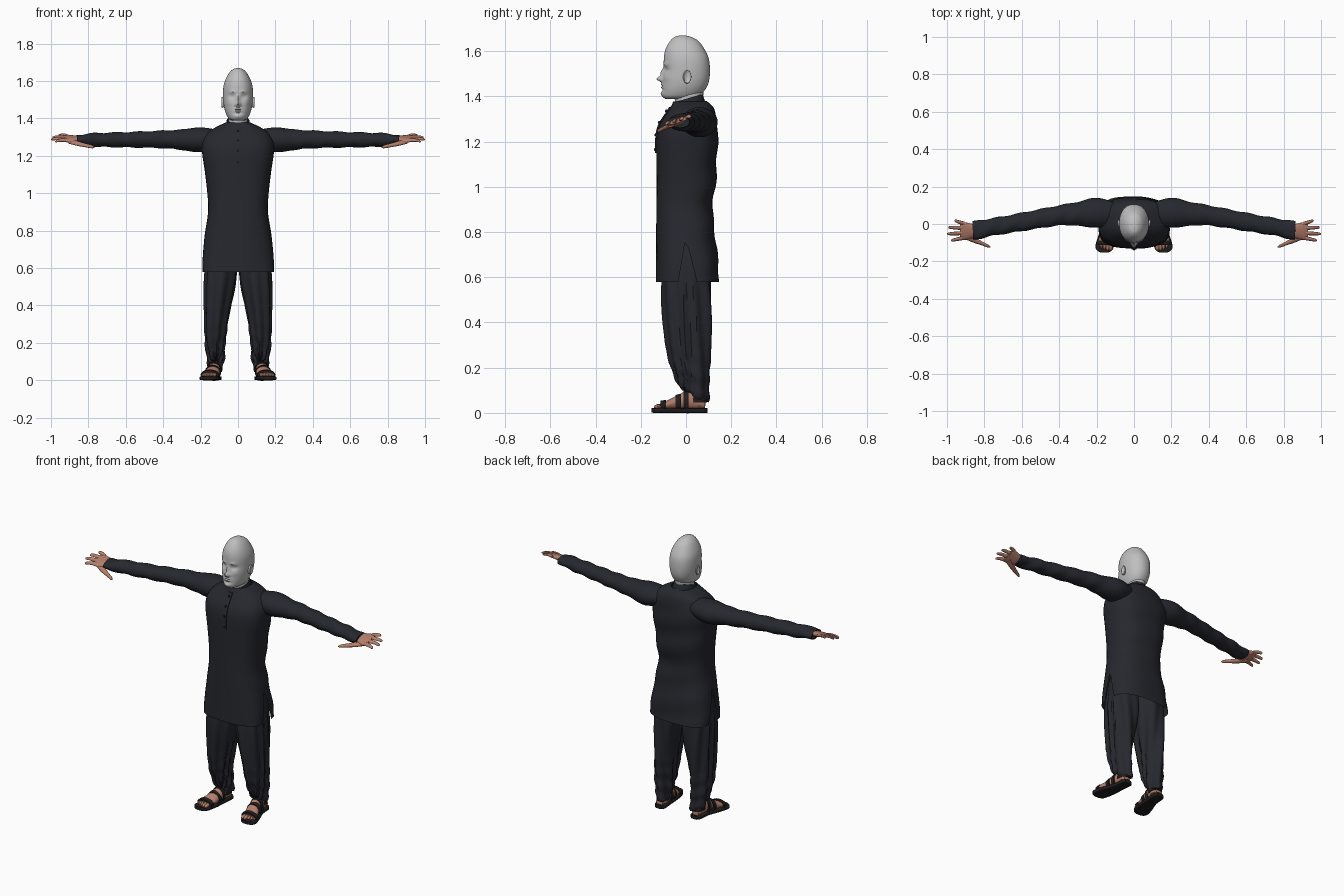
import bpy, bmesh, math
from mathutils import Vector

cube = bpy.data.objects.get("Cube")
if cube:
    bpy.data.objects.remove(cube, do_unlink=True)


def material(name, rgb):
    m = bpy.data.materials.new(name)
    m.use_nodes = True
    m.diffuse_color = (*rgb, 1)
    bsdf = m.node_tree.nodes["Principled BSDF"]
    bsdf.inputs["Base Color"].default_value = (*rgb, 1)
    bsdf.inputs["Roughness"].default_value = 0.8
    return m


CLOTH = material("charcoal cloth", (0.02, 0.021, 0.028))
DARK = material("black trim", (0.009, 0.009, 0.011))
LEATHER = material("dark leather", (0.014, 0.012, 0.013))
SKIN = material("skin", (0.46, 0.21, 0.145))
GREY = material("plain grey", (0.52, 0.52, 0.52))
parts = []


def smooth_path(stations, steps):
    """Catmull-Rom interpolation through the stations."""
    s = [Vector(p) for p in stations]
    s = [2 * s[0] - s[1]] + s + [2 * s[-1] - s[-2]]
    out = []
    for a, b, c, d in zip(s, s[1:], s[2:], s[3:]):
        for i in range(steps):
            t = i / steps
            out.append(0.5 * (2 * b + (c - a) * t + (2 * a - 5 * b + 4 * c - d) * t * t
                              + (3 * b - a - 3 * c + d) * t ** 3))
    return out + [s[-2]]


def spow(v, e):
    return math.copysign(abs(v) ** e, v) if abs(v) > 1e-6 else 0.0


def loft(name, stations, axis, mat, segs=24, steps=4, power=2.0, side=1,
         warp=None, cap=True, edit=None):
    """Skin superellipse rings; a station is (x, y, z, radius_u, radius_v)."""
    u, v = {"x": (1, 2), "y": (0, 2), "z": (0, 1)}[axis]
    bm = bmesh.new()
    rings = []
    for st in smooth_path(stations, steps):
        ring = []
        for i in range(segs):
            a = math.tau * i / segs
            p = Vector(st[:3])
            p[u] += st[3] * spow(math.cos(a), 2 / power)
            p[v] += st[4] * spow(math.sin(a), 2 / power)
            ring.append(bm.verts.new(p))
        rings.append(ring)
    for r, q in zip(rings, rings[1:]):
        for i in range(segs):
            j = (i + 1) % segs
            bm.faces.new((r[i], r[j], q[j], q[i]))
    if cap:
        bm.faces.new(rings[0])
        bm.faces.new(rings[-1])
    bmesh.ops.recalc_face_normals(bm, faces=bm.faces)
    bm.normal_update()
    if warp:
        moves = [(w, warp(w.co.copy(), w.normal.copy())) for w in bm.verts]
        for w, d in moves:
            w.co += d
    if edit:
        edit(bm)
    if side < 0:
        for w in bm.verts:
            w.co.x *= -1
        bmesh.ops.reverse_faces(bm, faces=bm.faces)
    mesh = bpy.data.meshes.new(name)
    bm.to_mesh(mesh)
    bm.free()
    mesh.materials.append(mat)
    ob = bpy.data.objects.new(name, mesh)
    bpy.context.collection.objects.link(ob)
    parts.append(ob)
    return ob


def body(z, hx, front, back):
    return (0, (front + back) / 2, z, hx, (back - front) / 2)


# Head with a sculpted face
FEATURES = [  # x, z, width, height, amount
    (0, 1.477, .012, .012, .027), (0, 1.505, .009, .018, .013),
    (.033, 1.518, .016, .010, -.011), (.033, 1.519, .009, .005, .004),
    (.028, 1.543, .022, .007, .005), (.045, 1.485, .017, .016, .004),
    (.014, 1.471, .006, .006, .006), (0, 1.450, .022, .004, .007),
    (0, 1.445, .022, .002, -.005), (0, 1.439, .019, .004, .006),
    (0, 1.428, .022, .005, -.004), (0, 1.411, .022, .010, .007)]


def face(co, n):
    if co.y > -.02:
        return Vector()
    k = min(1, (-.02 - co.y) / .03)
    s = sum(amt * math.exp(-((abs(co.x) - x) / w) ** 2 - ((co.z - z) / h) ** 2)
            for x, z, w, h, amt in FEATURES)
    return Vector((0, -s * k, 0))


loft("head", [body(1.388, .03, -.09, .03), body(1.40, .05, -.103, .055), body(1.43, .066, -.106, .085),
              body(1.47, .076, -.104, .102), body(1.52, .08, -.098, .106), body(1.57, .078, -.098, .1),
              body(1.61, .066, -.09, .081), body(1.645, .046, -.07, .055), body(1.664, .024, -.048, .02),
              body(1.67, .004, -.024, -.01)],
     "z", GREY, segs=72, steps=7, power=2.15, warp=face)
loft("neck", [body(1.34, .054, -.045, .075), body(1.39, .052, -.05, .075), body(1.44, .05, -.05, .08)],
     "z", GREY)
for s in (1, -1):
    loft("ear", [(.072, .0, 1.485, .012, .022), (.082, .004, 1.486, .017, .029),
                 (.088, .007, 1.487, .016, .027), (.084, .005, 1.487, .008, .016)],
         "x", GREY, side=s, segs=20)


# Long tunic with side slits
SLIT_TOP, SLIT_Y = .78, .01


def cut_slits(bm):
    def on_side(w):
        return abs(w.co.x) > .1 and w.co.z < SLIT_TOP and w.index % 40 in (0, 20)
    bm.verts.index_update()
    seam = [e for e in bm.edges if all(on_side(w) for w in e.verts)]
    bmesh.ops.split_edges(bm, edges=seam)
    for w in bm.verts:
        if w.co.z < SLIT_TOP and w.link_faces:
            mid = sum(f.calc_center_median().y for f in w.link_faces) / len(w.link_faces)
            reach = max(0, 1 - abs(w.co.y - SLIT_Y) / .14)
            w.co.y += math.copysign(.042 * (SLIT_TOP - w.co.z) / .2 * reach, mid - w.co.y
                                    if abs(w.co.y - SLIT_Y) < .012 else w.co.y - SLIT_Y)


def drape(co, n):
    back = .004 * math.sin(co.z * 38 + co.x * 9) * max(0, n.y)
    return n * (back + .002 * math.sin(co.x * 40) * max(0, .9 - co.z) * 2)


loft("tunic", [body(.58, .19, -.132, .146), body(.65, .19, -.132, .141), body(.78, .178, -.132, .13),
               body(.9, .16, -.131, .117), body(1.0, .164, -.13, .13), body(1.12, .178, -.131, .137),
               body(1.22, .192, -.13, .14), body(1.28, .188, -.115, .14), body(1.325, .16, -.086, .13),
               body(1.355, .115, -.067, .115), body(1.378, .066, -.056, .09)],
     "z", CLOTH, segs=40, steps=5, power=2.5, warp=drape, cap=False, edit=cut_slits)


def tilt_collar(co, n):
    return Vector((0, 0, (co.y - .01) * .3))


loft("collar", [body(1.345, .072, -.065, .088), body(1.37, .064, -.06, .08), body(1.392, .06, -.056, .073),
                body(1.389, .052, -.05, .066)], "z", CLOTH, segs=36, steps=2, warp=tilt_collar)

# Front placket and buttons, following the chest
CHEST = [(1.15, -.133), (1.23, -.131), (1.28, -.117), (1.325, -.088), (1.352, -.071)]
loft("placket", [(0, y, z, .014, .004) for z, y in CHEST], "z", CLOTH, segs=16, power=6)
for z, y in [(1.165, -.135), (1.23, -.133), (1.285, -.118), (1.335, -.086)]:
    loft("button", [(0, y - .006, z, .003, .003), (0, y - .004, z, .006, .006), (0, y + .004, z, .006, .006)],
         "y", DARK, segs=12, steps=1)


# Pieces shared by both sides
def sleeve_folds(co, n):
    k = .0025 + .002 * max(0, co.x - .5)
    return n * k * math.sin(co.x * 60 + co.y * 45) * min(1, max(0, co.x - .2) * 5)


def trouser_folds(co, n):
    a = math.atan2(co.y, co.x - .115)
    k = min(1, max(0, (.75 - co.z) * 4))
    pleats = .007 * math.sin(a * 8 + co.z * 7) * k
    gathers = .005 * math.sin(co.z * 75 + a * 2) * max(0, 1 - co.z / .35)
    lift = max(0, .1 - co.z) * max(0, .06 - co.y) * 9
    return n * (pleats + gathers) + Vector((0, 0, lift))


def palm_tilt(co, n):
    return Vector((0, 0, (co.y + .04) * .3))


FINGERS = [(-.073, .978, -.088), (-.048, 1.0, -.053), (-.022, .993, -.018), (.001, .96, .018)]
for s in (1, -1):
    loft("sleeve", [(.08, .05, 1.295, .06, .04), (.2, .06, 1.286, .08, .066), (.3, .054, 1.286, .064, .055),
                    (.4, .046, 1.288, .054, .047), (.6, .011, 1.286, .049, .041),
                    (.75, -.015, 1.285, .047, .037), (.82, -.028, 1.285, .049, .031),
                    (.862, -.036, 1.286, .049, .025)],
         "x", CLOTH, segs=32, steps=8, side=s, warp=sleeve_folds)
    # Hand
    loft("palm", [(.83, -.036, 1.285, .03, .018), (.87, -.038, 1.287, .04, .017),
                  (.905, -.038, 1.29, .047, .013), (.93, -.036, 1.291, .043, .009)],
         "x", SKIN, side=s, power=2.4, warp=palm_tilt)
    for base, tip_x, tip_y in FINGERS:
        path = []
        for t, r in ((0, .011), (.35, .0105), (.7, .009), (.93, .007), (1, .002)):
            path.append((.905 + (tip_x - .905) * t, base + (tip_y - base) * t,
                         1.29 + .006 * math.sin(t * 3), r, r * .85))
        loft("finger", path, "x", SKIN, segs=12, steps=2, side=s, warp=palm_tilt)
    loft("thumb", [(.905, -.06, 1.284, .02, .012), (.86, -.082, 1.279, .017, .012),
                   (.815, -.103, 1.275, .011, .01), (.78, -.118, 1.272, .008, .008),
                   (.768, -.123, 1.27, .002, .002)],
         "x", SKIN, segs=14, steps=3, side=s, warp=palm_tilt)
    # Baggy trouser leg
    loft("trouser_leg", [(.115, .055, .055, .033, .04), (.118, .048, .09, .04, .052), (.122, .028, .15, .046, .07),
                         (.12, .014, .25, .054, .09), (.114, .008, .35, .062, .1), (.104, .005, .45, .074, .107),
                         (.094, .003, .56, .084, .108), (.088, .003, .68, .078, .1), (.085, .003, .78, .06, .09)],
         "z", CLOTH, segs=56, steps=8, side=s, power=2.2, warp=trouser_folds)
    # Foot
    loft("foot", [(.122, .084, .035, .022, .018), (.122, .06, .045, .03, .03), (.126, .01, .055, .033, .042),
                  (.134, -.04, .045, .038, .032), (.148, -.085, .034, .043, .02), (.155, -.115, .028, .04, .012)],
         "y", SKIN, side=s)
    loft("ankle", [(.12, .055, .03, .03, .032), (.118, .048, .08, .029, .035), (.118, .045, .14, .028, .034)],
         "z", SKIN, side=s)
    for i in range(5):
        x, tip, r = .125 + .0165 * i, -.142 + .007 * max(0, i - 1), .0105 - .001 * i
        loft("toe", [(x, -.1, .03, r, r), (x, tip + .012, .028, r, r), (x, tip, .025, r * .4, r * .4)],
             "y", SKIN, segs=10, steps=2, side=s)
    # Sandal
    loft("sandal_sole", [(.122, .094, .011, .022, .011), (.122, .075, .011, .035, .011),
                         (.128, .01, .011, .036, .011), (.143, -.06, .011, .047, .011),
                         (.156, -.115, .011, .05, .011), (.158, -.14, .011, .041, .011),
                         (.158, -.152, .012, .022, .01)], "y", LEATHER, segs=32, side=s, power=5)
    for y0, x, z, rx, rz in [(-.1, .15, .03, .05, .026), (-.035, .135, .042, .043, .04),
                             (.0, .129, .05, .039, .051)]:
        loft("sandal_strap", [(x, y0 - .012, z, rx * .97, rz * .92), (x, y0, z, rx, rz),
                              (x, y0 + .012, z, rx * .97, rz * 1.06)], "y", LEATHER, side=s)
    loft("heel_strap", [(.121, .045, .045, .036, .048), (.121, .045, .065, .036, .046)],
         "z", LEATHER, side=s)

# Smooth shading with sharp edges kept
bpy.ops.object.select_all(action="DESELECT")
for ob in parts:
    ob.select_set(True)
bpy.context.view_layer.objects.active = parts[0]
bpy.ops.object.shade_smooth_by_angle(angle=math.radians(40))
